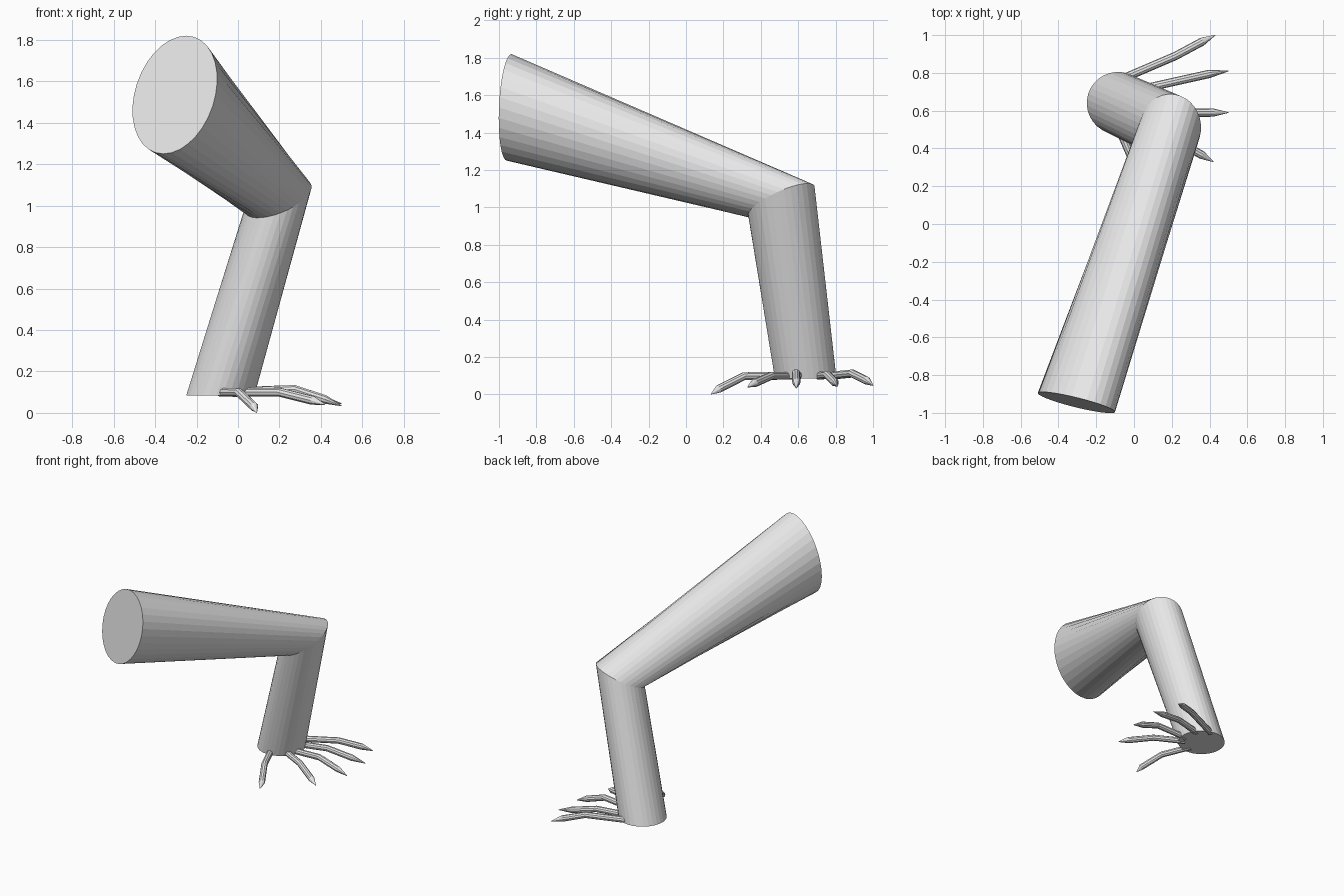
import bpy, bmesh, math
from mathutils import Vector

if "Cube" in bpy.data.objects:
    bpy.data.objects.remove(bpy.data.objects["Cube"], do_unlink=True)

grey = bpy.data.materials.new("plain grey")
grey.use_nodes = True
grey.diffuse_color = (0.8, 0.8, 0.8, 1)
grey.node_tree.nodes["Principled BSDF"].inputs["Base Color"].default_value = (0.8, 0.8, 0.8, 1)


def ring(centre, u, v, sides):
    """Ellipse of points around a centre, spanned by two half axes."""
    c, u, v = Vector(centre), Vector(u), Vector(v)
    angles = [2 * math.pi * i / sides for i in range(sides)]
    return [c + u * math.cos(a) + v * math.sin(a) for a in angles]


def loft(name, rings):
    """Closed tube with flat end caps through a list of rings."""
    bm = bmesh.new()
    loops = [[bm.verts.new(p) for p in r] for r in rings]
    n = len(loops[0])
    for a, b in zip(loops, loops[1:]):
        for i in range(n):
            j = (i + 1) % n
            bm.faces.new((a[i], a[j], b[j], b[i]))
    bm.faces.new(loops[0])
    bm.faces.new(loops[-1])
    bmesh.ops.recalc_face_normals(bm, faces=bm.faces)
    mesh = bpy.data.meshes.new(name)
    bm.to_mesh(mesh)
    bm.free()
    mesh.materials.append(grey)
    obj = bpy.data.objects.new(name, mesh)
    bpy.context.collection.objects.link(obj)
    return obj


# Leg: thigh end, mitred knee, flat ankle
turn = math.radians(-18)
side = Vector((math.cos(turn), math.sin(turn), 0))
fore = Vector((-math.sin(turn), math.cos(turn), 0))


def tilted(v, rx, ry, a=0.0, b=0.0):
    x, y = v.x * rx, v.y * ry
    return (x, y, a * x + b * y)


thigh_ring = ring((-0.305, -0.945, 1.535), (0.197, -0.055, 0), (0.055, 0.012, 0.285), 32)
knee_ring = ring((0.193, 0.51, 1.035), tilted(side, 0.162, 0.178, 0.35, 0.42),
                 tilted(fore, 0.162, 0.178, 0.35, 0.42), 32)
ankle_ring = ring((-0.085, 0.64, 0.085), tilted(side, 0.165, 0.165),
                  tilted(fore, 0.165, 0.165), 32)
loft("leg", [thigh_ring, knee_ring, ankle_ring])

# Toes: root, knuckle, claw base, claw tip
toes = {
    "rear_toe": [(-0.06, 0.77, 0.1), (0.22, 0.89, 0.112), (0.36, 0.965, 0.075), (0.43, 1.0, 0.048)],
    "rear_middle_toe": [(0.02, 0.71, 0.1), (0.22, 0.755, 0.105), (0.4, 0.795, 0.065), (0.5, 0.81, 0.045)],
    "middle_toe": [(0.03, 0.6, 0.1), (0.27, 0.588, 0.114), (0.42, 0.59, 0.065), (0.5, 0.59, 0.034)],
    "front_middle_toe": [(0.0, 0.56, 0.1), (0.2, 0.455, 0.1), (0.36, 0.365, 0.06), (0.42, 0.33, 0.04)],
    "front_toe": [(-0.085, 0.52, 0.1), (0.005, 0.31, 0.098), (0.077, 0.175, 0.03), (0.09, 0.135, 0.002)],
}
radii = (0.022, 0.022, 0.022, 0.002)
for name, path in toes.items():
    pts = [Vector(p) for p in path]
    rings = []
    for i, (p, r) in enumerate(zip(pts, radii)):
        d = (pts[min(i + 1, 3)] - pts[max(i - 1, 0)]).normalized()
        across = d.cross(Vector((0, 0, 1))).normalized()
        rings.append(ring(p, across * r, across.cross(d) * r, 10))
    loft(name, rings)
